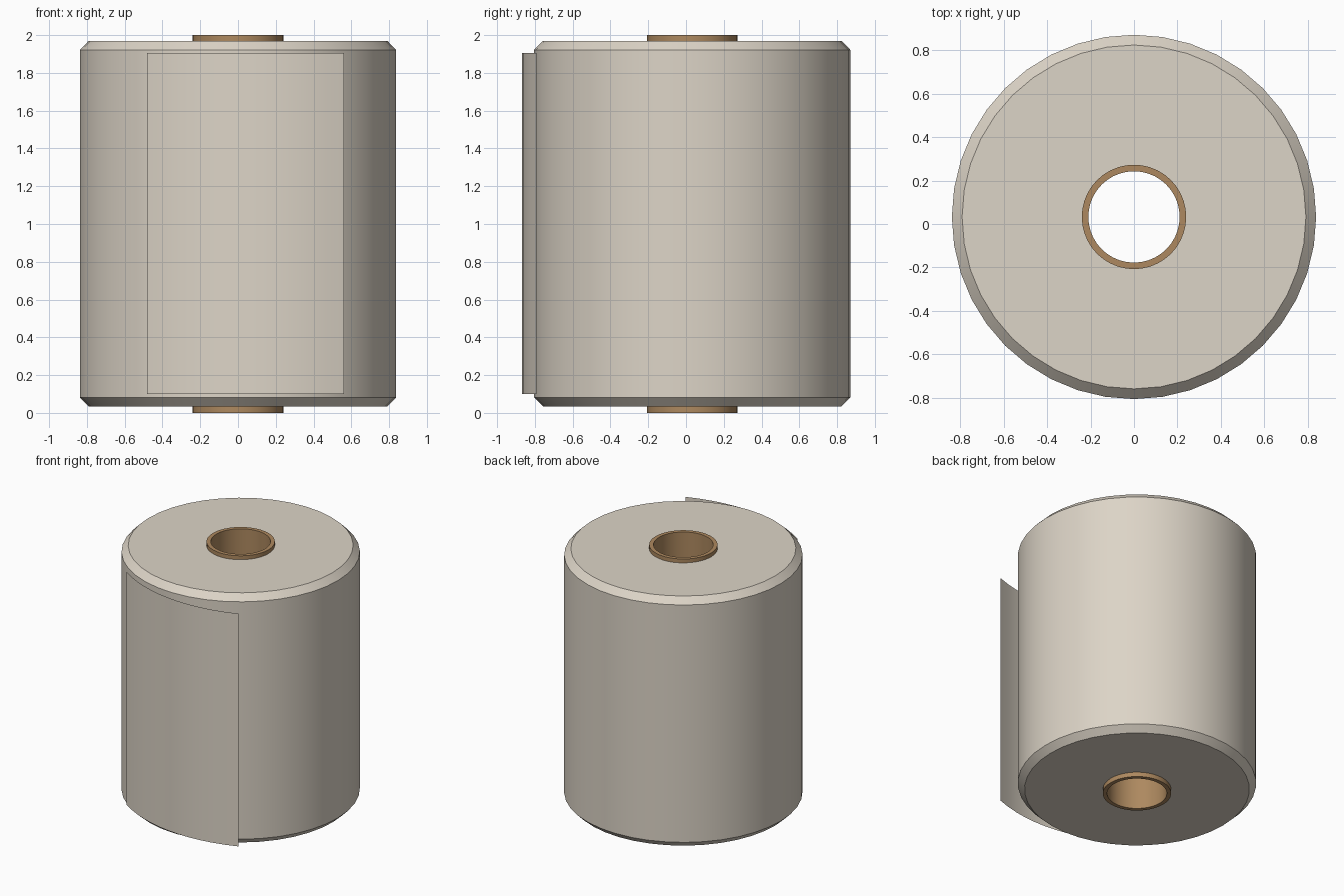
import bpy
import math

if "Cube" in bpy.data.objects:
    bpy.data.objects.remove(bpy.data.objects["Cube"])

CY = 0.0325      # roll axis sits slightly behind the origin
R = 0.8375       # roll radius
SIDES = 40


def material(name, rgb):
    m = bpy.data.materials.new(name)
    m.diffuse_color = (*rgb, 1)
    m.use_nodes = True
    m.node_tree.nodes["Principled BSDF"].inputs["Base Color"].default_value = m.diffuse_color
    return m


paper = material("warm white paper", (0.72, 0.66, 0.57))
card = material("brown cardboard", (0.42, 0.25, 0.115))


def add_object(name, verts, faces, mat):
    me = bpy.data.meshes.new(name)
    me.from_pydata(verts, [], faces)
    me.update()
    me.materials.append(mat)
    ob = bpy.data.objects.new(name, me)
    bpy.context.collection.objects.link(ob)
    bpy.ops.object.select_all(action='DESELECT')
    ob.select_set(True)
    bpy.context.view_layer.objects.active = ob
    bpy.ops.object.shade_smooth_by_angle(angle=math.radians(30))
    return ob


def lathe(name, profile, mat, sides=SIDES):
    """Spin a closed (radius, z) loop, listed anticlockwise, about the roll axis."""
    n = len(profile)
    verts, faces = [], []
    for i in range(sides):
        a = 2 * math.pi * i / sides
        verts += [(r * math.cos(a), CY + r * math.sin(a), z) for r, z in profile]
        k = (i + 1) % sides
        for j in range(n):
            m = (j + 1) % n
            faces.append((i * n + j, k * n + j, k * n + m, i * n + m))
    return add_object(name, verts, faces, mat)


# Wound paper body with chamfered rims
lathe("paper_roll", [(0.238, 0.035), (R - 0.047, 0.035), (R, 0.082),
                     (R, 1.922), (R - 0.047, 1.97), (0.238, 1.97)], paper)

# Cardboard tube, poking out at both ends
lathe("cardboard_core", [(0.21, 0), (0.24, 0), (0.24, 2), (0.21, 2)], card)

# Loose end: a thin sheet spiralling away from the front of the roll
STEPS = 12
verts = []
for i in range(STEPS + 1):
    t = i / STEPS
    a = math.radians(-34.1 + 68.3 * t)
    r = 0.857 + 0.14 * t * t
    x, y = r * math.sin(a), CY - r * math.cos(a)
    verts += [(x, y, 0.1), (x, y, 1.905)]
faces = [(2 * i, 2 * i + 2, 2 * i + 3, 2 * i + 1) for i in range(STEPS)]
add_object("loose_sheet", verts, faces, paper)
